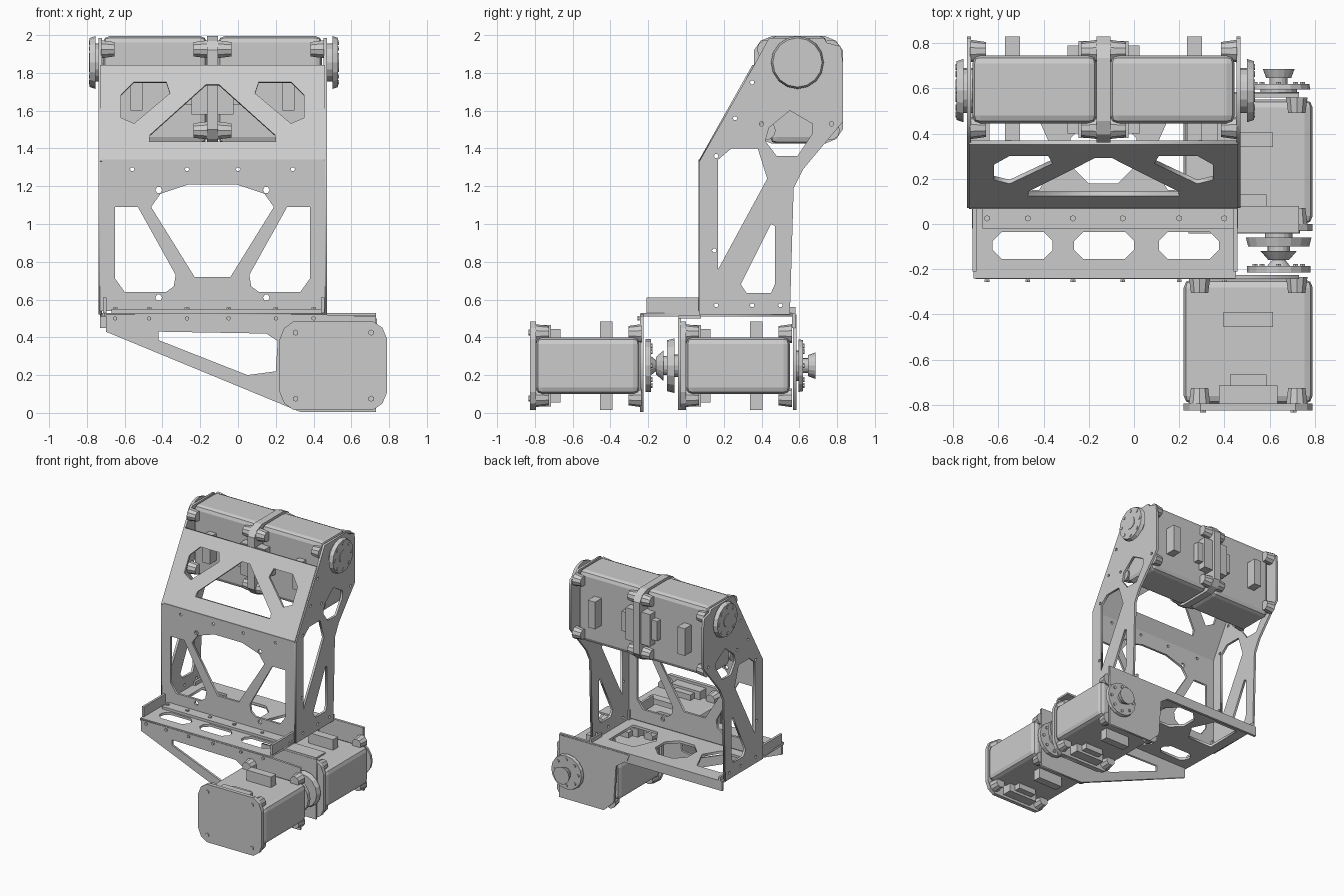
import bpy, bmesh, math
from mathutils import Matrix, Vector

if "Cube" in bpy.data.objects:
    bpy.data.objects.remove(bpy.data.objects["Cube"])

CX = -0.135  # mirror line of the upper frame


def frame(o, u, v, w):
    m = Matrix.Identity(4)
    for i, c in enumerate((u, v, w, o)):
        for r in range(3):
            m[r][i] = c[r]
    return m


def finish(name, bm, m=None):
    if m is not None:
        bm.transform(m)
    bmesh.ops.recalc_face_normals(bm, faces=bm.faces)
    me = bpy.data.meshes.new(name)
    bm.to_mesh(me)
    bm.free()
    ob = bpy.data.objects.new(name, me)
    bpy.context.collection.objects.link(ob)
    return ob


def box(bm, x0, x1, y0, y1, z0, z1):
    m = Matrix.Translation(((x0 + x1) / 2, (y0 + y1) / 2, (z0 + z1) / 2)) @ Matrix.Diagonal((x1 - x0, y1 - y0, z1 - z0, 1))
    return bmesh.ops.create_cube(bm, size=1, matrix=m)['verts']


def cyl(bm, x, y0, y1, z, r0, r1=None, n=16):
    # cylinder or cone along y
    m = Matrix.Translation((x, (y0 + y1) / 2, z)) @ Matrix.Rotation(-math.pi / 2, 4, 'X')
    bmesh.ops.create_cone(bm, cap_ends=True, segments=n, radius1=r0, radius2=r1 or r0, depth=y1 - y0, matrix=m)


def dot(x, y, r=0.012, n=6):
    return [(x + r * math.cos(i * math.tau / n), y + r * math.sin(i * math.tau / n)) for i in range(n)]


def flip(p):
    return [(2 * CX - x, y) for x, y in p]


def plate(name, loops, m, t=0.018):
    # sheet with an outline and cut-outs, filled by a 2D curve
    cu = bpy.data.curves.new(name, 'CURVE')
    cu.dimensions, cu.fill_mode, cu.extrude = '2D', 'BOTH', t / 2
    for lp in loops:
        s = cu.splines.new('POLY')
        s.points.add(len(lp) - 1)
        for p, c in zip(s.points, lp):
            p.co = (c[0], c[1], 0, 1)
        s.use_cyclic_u = True
    tmp = bpy.data.objects.new(name + "_curve", cu)
    bpy.context.collection.objects.link(tmp)
    dg = bpy.context.evaluated_depsgraph_get()
    me = bpy.data.meshes.new_from_object(tmp.evaluated_get(dg))
    bm = bmesh.new()
    bm.from_mesh(me)
    bmesh.ops.remove_doubles(bm, verts=bm.verts, dist=1e-5)
    bpy.data.objects.remove(tmp)
    bpy.data.meshes.remove(me)
    return finish(name, bm, m)


def xz(y):
    return frame((0, y, 0), (1, 0, 0), (0, 0, 1), (0, -1, 0))


# side plates
side = [[(.07, .52), (.07, 1.33), (.36, 1.84), (.44, 1.985), (.73, 1.985), (.745, 1.96), (.82, 1.94),
         (.83, 1.86), (.83, 1.54), (.62, 1.29), (.57, 1.19), (.55, .52)],
        [(.17, .76), (.17, 1.34), (.24, 1.40), (.38, 1.40), (.43, 1.24)],
        [(.45, 1.0), (.47, .99), (.47, .68), (.45, .635), (.32, .635), (.29, .68)],
        [(.44, 1.51), (.55, 1.60), (.67, 1.53), (.67, 1.48), (.59, 1.36), (.48, 1.36), (.42, 1.44)]]
side += [dot(*p) for p in ((.16, .57), (.35, .57), (.5, .57), (.15, .86), (.4, 1.53), (.26, 1.56), (.16, 1.36), (.35, 1.75), (.77, 1.53))]
for nm, x in (("left", -.73), ("right", .462)):
    plate(nm + "_side_plate", side, frame((x, 0, 0), (0, 1, 0), (0, 0, 1), (1, 0, 0)))

# lower front panel
corner = [(-.65, 1.09), (-.53, 1.09), (-.33, .73), (-.34, .67), (-.38, .64), (-.6, .64), (-.65, .71)]
mid = [(-.23, .72), (-.46, 1.09), (-.41, 1.16), (-.26, 1.21)]
front = [[(-.73, .54), (.46, .54), (.46, 1.33), (-.73, 1.33)], corner, flip(corner), mid + flip(mid)[::-1]]
front += [dot(x, z, .018) for x in (-.42, .15) for z in (.61, 1.18)] + [dot(x, 1.29) for x in (-.56, -.27, 0, .29)]
plate("lower_front_panel", front, xz(.075))

# sloped upper front panel
win = [(-.62, 1.68), (-.55, 1.75), (-.38, 1.75), (-.36, 1.69), (-.55, 1.53), (-.62, 1.56)]
tri = [(-.47, 1.435), (-.465, 1.47), (-.17, 1.735)]
slope = [[(-.73, 1.33), (.46, 1.33), (.46, 1.84), (-.73, 1.84)], win, flip(win), tri + flip(tri)[::-1]]
plate("upper_front_panel", slope, frame((0, .075 - 1.33 * .56, 0), (1, 0, 0), (0, .56, 1), (0, -1, .3)))

# base plate with cut-outs
def hexa(x0, x1, y0, y1, c=.05):
    return [(x0 + c, y0), (x1 - c, y0), (x1, y0 + c), (x1, y1 - c), (x1 - c, y1), (x0 + c, y1), (x0, y1 - c), (x0, y0 + c)]


base = [[(-.71, -.24), (.45, -.24), (.46, .57), (-.73, .57)]]
base += [hexa(x, x + .265, -.155, -.035, .04) for x in (-.625, -.265, .11)]
base += [hexa(-.28, .01, .18, .46, .08)]
trap = [(-.64, .15), (-.42, .15), (-.34, .28), (-.42, .46), (-.64, .46)]
base += [trap, flip(trap)]
plate("base_plate", base, Matrix.Translation((0, 0, .52)), .02)

# folded edges of the sheet metal
bm = bmesh.new()
box(bm, -.67, .46, -.02, .07, .53, .55)
box(bm, -.73, .73, .56, .58, .45, .53)
box(bm, .44, .73, -.04, .08, .50, .515)
box(bm, -.72, .46, .066, .084, 1.32, 1.342)
for x in (-.715, .44):
    box(bm, x, x + .018, -.21, .10, .53, .61)
    box(bm, x, x + .018, .45, .58, .53, .56)
for x in (-.65, -.47, -.27, -.05, .2, .4):
    bmesh.ops.create_cone(bm, cap_ends=True, segments=6, radius1=.014, radius2=.014, depth=.012,
                          matrix=Matrix.Translation((x, .025, .553)))
    cyl(bm, x, -.256, -.245, .5, .012, n=6)
finish("folded_flanges", bm)

# motor bracket plates: long front gusset, middle and rear
gusset = [[(-.70, .52), (-.70, .43), (.33, .005), (.73, .005), (.73, .51), (.46, .52)],
          [(-.42, .43), (.15, .42), (.21, .38), (.2, .22), (.05, .2), (-.42, .385)]]
plate("front_gusset", gusset, xz(-.235))
ear = [(.24, .50), (.24, .1), (.33, .015), (.73, .015), (.735, .5)]
plate("middle_bracket", [ear], xz(-.035), .015)
plate("rear_bracket", [[(.1, .52), (.12, .47), (.22, .4)] + ear[1:4] + [(.73, .52)]], xz(.575))

# motor: axis along local y, end cap at -y, output at +y
bm = bmesh.new()
box(bm, -.285, .285, -.27, .28, -.15, .15)
bmesh.ops.bevel(bm, geom=[e for e in bm.edges], offset=.035, segments=2, profile=.5, affect='EDGES')
oct_pts = [(.285, .14), (.26, .2), (.21, .235), (-.21, .235), (-.26, .2), (-.285, .14)]
oct_pts += [(x, -z) for x, z in reversed(oct_pts)]
vs = [bm.verts.new((x, -.30, z)) for x, z in oct_pts]
ext = bmesh.ops.extrude_face_region(bm, geom=[bm.faces.new(vs)])
bmesh.ops.translate(bm, vec=(0, .03, 0), verts=[v for v in ext['geom'] if isinstance(v, bmesh.types.BMVert)])
for sx in (-1, 1):
    for sz in (-1, 1):
        cyl(bm, sx * .215, -.275, -.2, sz * .17, .05, .04, 10)
        cyl(bm, sx * .215, .22, .29, sz * .17, .04, .05, 10)
        cyl(bm, sx * .2, -.308, -.3, sz * .175, .016, n=6)
for s in (-1, 1):
    z0, z1 = sorted((s * .14, s * .235))
    box(bm, -.11, .11, .07, .135, z0, z1)        # cable clip
    box(bm, -.13, .13, -.29, -.19, *sorted((s * .14, s * .215)))
    box(bm, -.08, .08, -.19, -.14, *sorted((s * .14, s * .195)))
motor = finish("lower_front_motor", bm)
motor.matrix_world = Matrix.Translation((.505, -.525, .25))
Z, X, Y = Vector((0, 0, 1)), Vector((1, 0, 0)), Vector((0, 1, 0))
for nm, m in (("lower_rear_motor", Matrix.Translation((.505, .27, .25))),
              ("upper_right_motor", frame((.165, .595, 1.71), Z, X, Y)),
              ("upper_left_motor", frame((2 * CX - .165, .595, 1.71), Z, -X, -Y))):
    ob = bpy.data.objects.new(nm, motor.data)
    ob.matrix_world = m
    bpy.context.collection.objects.link(ob)


# output hubs: list of (y0, y1, r0, r1) along the local y axis
def hub(name, rings, bolt_y, m):
    bm = bmesh.new()
    for y0, y1, r0, r1 in rings:
        cyl(bm, 0, y0, y1, 0, r0, r1)
    for i in range(8):
        a = i * math.tau / 8
        cyl(bm, .105 * math.cos(a), bolt_y, bolt_y + .008, .105 * math.sin(a), .013, n=6)
    finish(name, bm, m)


hub("lower_front_hub", [(-.215, -.185, .14, .14), (-.185, -.16, .05, .03), (-.16, -.12, .045, .08),
                        (-.12, -.10, .05, .05), (-.10, -.06, .135, .145), (-.06, -.03, .06, .06)],
    -.185, Matrix.Translation((.64, 0, .25)))
hub("lower_rear_hub", [(.57, .595, .08, .08), (.595, .62, .14, .135), (.62, .645, .04, .04), (.645, .685, .055, .07)],
    .62, Matrix.Translation((.64, 0, .25)))
rings = [(.46, .50, .10, .10), (.50, .53, .14, .13), (.53, .535, .05, .05)]
hub("upper_right_hub", rings, .527, frame((0, .59, 1.855), Z, X, Y))
hub("upper_left_hub", rings, .527, frame((2 * CX + .015, .59, 1.855), Z, -X, -Y))
